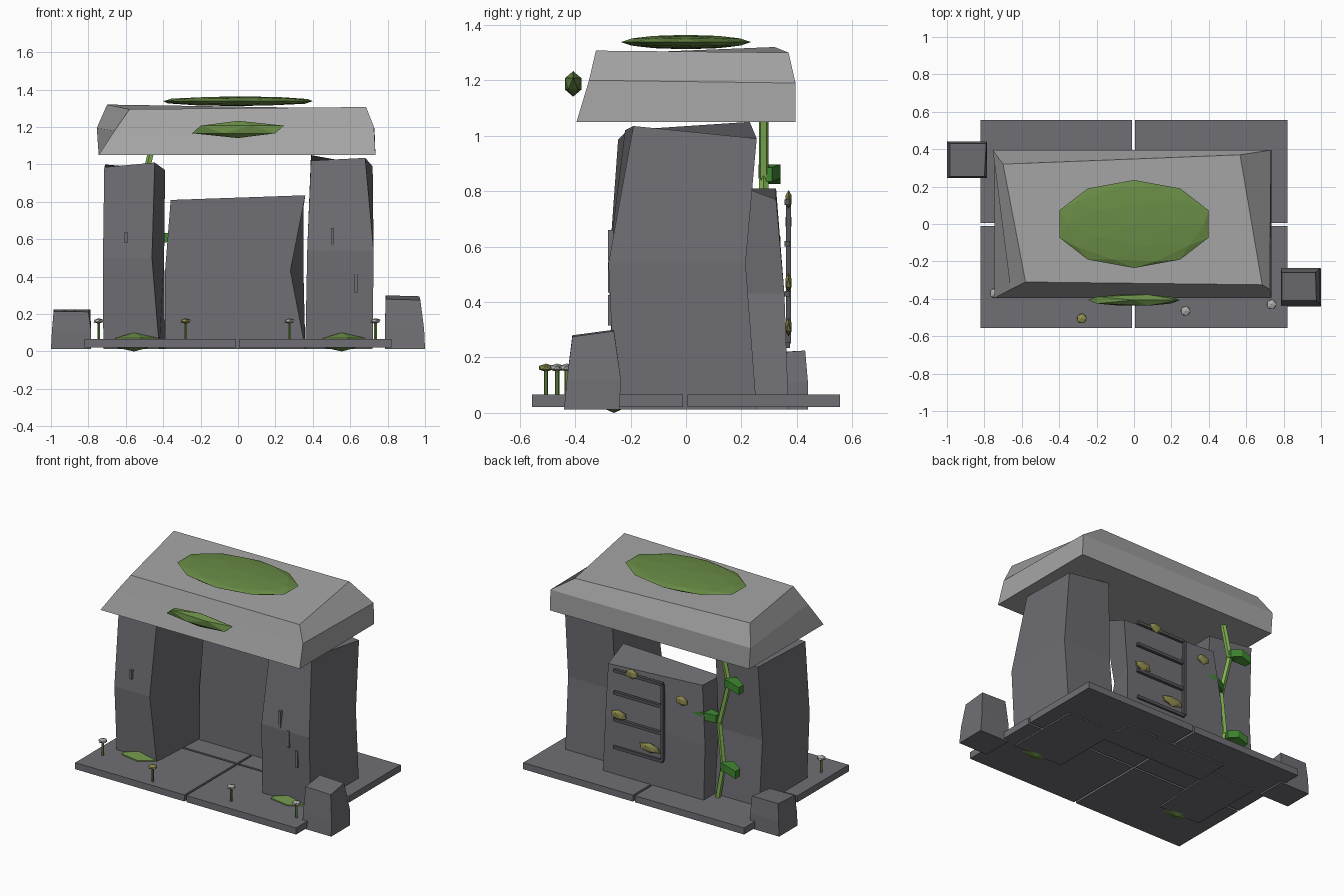
import bpy
import bmesh
from mathutils import Vector, Matrix

if "Cube" in bpy.data.objects:
    bpy.data.objects.remove(bpy.data.objects["Cube"], do_unlink=True)


def material(name, red, green, blue):
    mat = bpy.data.materials.new(name)
    mat.use_nodes = True
    colour = (red, green, blue, 1)
    mat.diffuse_color = colour
    mat.node_tree.nodes["Principled BSDF"].inputs["Base Color"].default_value = colour
    return mat


dark_stone = material("dark stone", .16, .157, .175)
pale_stone = material("pale stone", .38, .38, .38)
carved_stone = material("carved stone", .09, .09, .1)
moss = material("moss green", .14, .26, .06)
lichen = material("lichen yellow", .28, .27, .08)
vine_green = material("vine green", .23, .45, .09)
leaf_green = material("leaf green", .05, .24, .03)
cap_grey = material("cap grey", .42, .42, .4)


def finish(name, bm, mat):
    bmesh.ops.recalc_face_normals(bm, faces=bm.faces)
    mesh = bpy.data.meshes.new(name)
    bm.to_mesh(mesh)
    bm.free()
    mesh.materials.append(mat)
    obj = bpy.data.objects.new(name, mesh)
    bpy.context.collection.objects.link(obj)
    return obj


def loft(name, rings, mat):
    """Join rings of four corners (front left, front right, back right, back left) into a closed stone."""
    bm = bmesh.new()
    loops = [[bm.verts.new(p) for p in ring] for ring in rings]
    for low, high in zip(loops, loops[1:]):
        for i in range(4):
            j = (i + 1) % 4
            bm.faces.new((low[i], low[j], high[j], high[i]))
    bm.faces.new(loops[0][::-1])
    bm.faces.new(loops[-1])
    return finish(name, bm, mat)


def level(x0, x1, y0, y1, z):
    return [(x0, y0, z), (x1, y0, z), (x1, y1, z), (x0, y1, z)]


def box(name, x0, x1, y0, y1, z0, z1, mat):
    return loft(name, [level(x0, x1, y0, y1, z0), level(x0, x1, y0, y1, z1)], mat)


def blob(name, centre, radii, mat, detail=1):
    bm = bmesh.new()
    bmesh.ops.create_icosphere(bm, subdivisions=detail, radius=1)
    bmesh.ops.scale(bm, vec=radii, verts=bm.verts)
    bmesh.ops.translate(bm, vec=centre, verts=bm.verts)
    return finish(name, bm, mat)


def rod(name, start, end, radius, sides, mat):
    a, b = Vector(start), Vector(end)
    bm = bmesh.new()
    turn = (b - a).to_track_quat("Z", "Y").to_matrix().to_4x4()
    bmesh.ops.create_cone(bm, cap_ends=True, segments=sides, radius1=radius, radius2=radius,
                          depth=(b - a).length, matrix=Matrix.Translation((a + b) / 2) @ turn)
    return finish(name, bm, mat)


# Floor slabs
for side, x0, x1 in (("right", -.82, -.01), ("left", .005, .82)):
    for end, y0, y1 in (("front", -.555, -.01), ("back", .005, .555)):
        box(f"floor_slab_{end}_{side}", x0, x1, y0, y1, .022, .066, dark_stone)

# Standing stones
loft("pillar_left", [
    level(.36, .72, -.255, .255, .013),
    level(.37, .725, -.28, .215, .54),
    [(.39, -.22, 1.02), (.68, -.19, 1.035), (.72, .255, .99), (.39, .23, 1.05)],
], dark_stone)
loft("pillar_right", [
    [(-.72, -.255, .013), (-.42, -.255, .013), (-.39, .255, .013), (-.72, .255, .013)],
    [(-.722, -.28, .5), (-.46, -.28, .5), (-.395, .22, .5), (-.722, .22, .5)],
    [(-.715, -.245, .985), (-.445, -.22, 1.01), (-.39, .24, .97), (-.71, .25, 1)],
], dark_stone)
loft("back_stone", [
    level(-.39, .36, .15, .37, .013),
    [(-.39, .15, .43), (.28, .15, .43), (.35, .355, .43), (-.39, .355, .43)],
    [(-.36, .15, .81), (.36, .15, .835), (.35, .325, .77), (-.35, .325, .81)],
], dark_stone)

# Capstone
loft("capstone", [
    level(-.745, .735, -.395, .395, 1.05),
    [(-.66, -.35, 1.18), (.727, -.35, 1.2), (.73, .395, 1.19), (-.755, .395, 1.195)],
    [(-.58, -.31, 1.295), (.685, -.325, 1.307), (.567, .37, 1.3), (-.7, .32, 1.32)],
], pale_stone)

# Loose side rocks
loft("side_rock_left", [
    level(.785, 1, -.44, -.24, .012),
    level(.785, .995, -.43, -.235, .12),
    [(.79, -.41, .28), (.975, -.41, .275), (.97, -.26, .295), (.79, -.26, .3)],
], dark_stone)
loft("side_rock_right", [
    level(-1, -.785, .245, .44, .012),
    level(-.995, -.785, .245, .44, .11),
    [(-.985, .255, .215), (-.8, .255, .212), (-.79, .43, .225), (-.985, .43, .225)],
], dark_stone)

# Moss patches
blob("moss_top", (0, 0, 1.338), (.42, .235, .026), moss, 2)
blob("moss_front", (0, -.407, 1.187), (.275, .035, .046), moss)
for side, x in (("left", .555), ("right", -.555)):
    blob(f"moss_foot_{side}", (x, -.26, .05), (.14, .075, .05), moss)

# Small mushrooms
for i, (x, y, cap) in enumerate([(-.745, -.37, cap_grey), (-.28, -.505, lichen),
                                 (.275, -.465, cap_grey), (.735, -.43, cap_grey)]):
    rod(f"mushroom_stem_{i}", (x, y, .06), (x, y, .16), .008, 6, moss)
    blob(f"mushroom_cap_{i}", (x, y, .163), (.03, .03, .015), cap)

# Scratches on the pillar fronts
for i, (x, z, half) in enumerate([(.505, .605, .055), (.57, .49, .055), (.63, .37, .055), (-.6, .61, .03)]):
    box(f"scratch_{i}", x - .008, x + .008, -.282, -.262, z - half, z + half, dark_stone)

# Carved marks on the back stone
for i, z in enumerate((.76, .61, .43, .245)):
    box(f"carved_bar_{i}", -.085, .28, .355, .375, z - .01, z + .01, carved_stone)
box("carved_upright", -.095, -.075, .36, .378, .25, .76, carved_stone)

# Lichen spots on the back
for i, (x, z, width) in enumerate([(.14, .77, .05), (.24, .47, .065), (.01, .31, .085), (-.23, .69, .05)]):
    blob(f"lichen_{i}", (x, .37, z), (width, .013, .034), lichen)

# Climbing vine
path = [(-.43, .28, .05), (-.475, .28, .3), (-.445, .28, .57), (-.515, .28, .85), (-.465, .28, 1.06)]
for i, (start, end) in enumerate(zip(path, path[1:])):
    rod(f"vine_stem_{i}", start, end, .018, 5, vine_green)

# Vine leaves, tapering away from the stem
for i, (x, z, reach) in enumerate([(-.5, .86, -.13), (-.44, .6, .18), (-.475, .29, -.13)]):
    rings = []
    for t, half, lift in ((0, .02, 0), (.45, .04, .012), (1, .025, -.01)):
        px, y, pz = x + reach * t, .29 + .025 * t, z + lift
        rings.append([(px, y - half, pz - .025), (px, y + half, pz - .025),
                      (px, y + half, pz + .025), (px, y - half, pz + .025)])
    loft(f"vine_leaf_{i}", rings, leaf_green)
